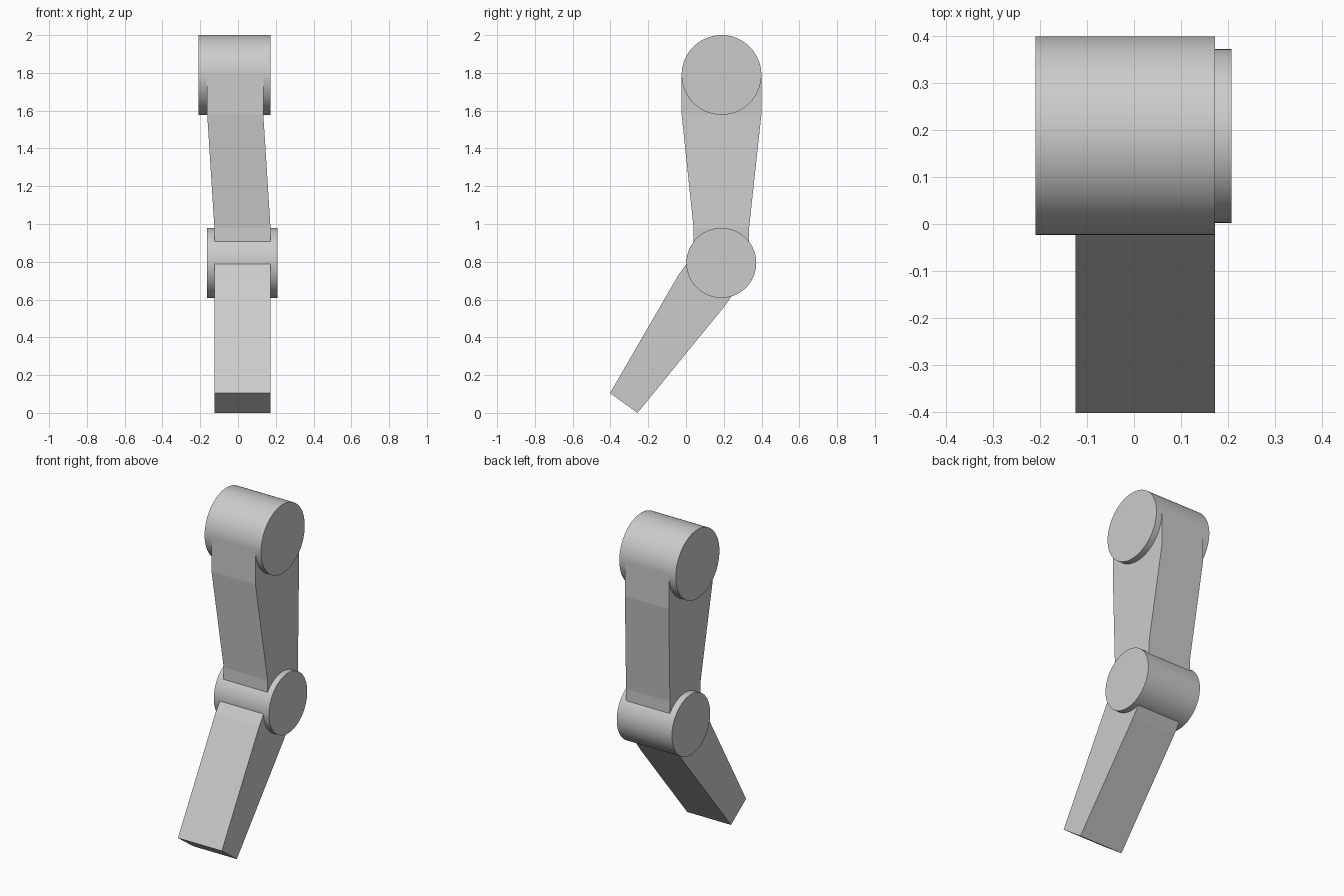
import bpy
import bmesh
from math import pi
from mathutils import Matrix

cube = bpy.data.objects.get("Cube")
if cube:
    bpy.data.objects.remove(cube, do_unlink=True)

grey = bpy.data.materials.new("light_grey")
grey.use_nodes = True
COLOUR = (0.6, 0.6, 0.6, 1.0)
grey.diffuse_color = COLOUR
grey.node_tree.nodes["Principled BSDF"].inputs["Base Color"].default_value = COLOUR


def finish(name, bm):
    bmesh.ops.recalc_face_normals(bm, faces=bm.faces)
    mesh = bpy.data.meshes.new(name)
    bm.to_mesh(mesh)
    bm.free()
    mesh.materials.append(grey)
    obj = bpy.data.objects.new(name, mesh)
    bpy.context.collection.objects.link(obj)
    return obj


def joint(name, x0, x1, y, z, radius):
    """Smooth round drum lying along x."""
    bm = bmesh.new()
    place = Matrix.Translation(((x0 + x1) / 2, y, z)) @ Matrix.Rotation(pi / 2, 4, "Y")
    bmesh.ops.create_cone(bm, cap_ends=True, segments=96, radius1=radius,
                          radius2=radius, depth=x1 - x0, matrix=place)
    obj = finish(name, bm)
    bpy.ops.object.select_all(action="DESELECT")
    bpy.context.view_layer.objects.active = obj
    obj.select_set(True)
    bpy.ops.object.shade_smooth_by_angle()


def limb(name, sections):
    """Loft rectangles given as (x0, x1, front (y, z), back (y, z))."""
    bm = bmesh.new()
    rings = [[bm.verts.new(p) for p in ((x0, *f), (x1, *f), (x1, *b), (x0, *b))]
             for x0, x1, f, b in sections]
    for lower, upper in zip(rings, rings[1:]):
        for i in range(4):
            j = (i + 1) % 4
            bm.faces.new((lower[i], lower[j], upper[j], upper[i]))
    bm.faces.new(rings[0])
    bm.faces.new(rings[-1])
    finish(name, bm)


# Round joints
joint("shoulder_joint", -0.21, 0.172, 0.188, 1.789, 0.211)
joint("elbow_joint", -0.165, 0.208, 0.187, 0.794, 0.185)

# Tapered upper arm, leaning sideways between the joints
limb("upper_arm", [
    (-0.125, 0.172, (0.04, 0.80), (0.334, 0.80)),
    (-0.125, 0.172, (0.04, 0.98), (0.334, 0.98)),
    (-0.163, 0.134, (-0.023, 1.58), (0.399, 1.58)),
    (-0.163, 0.134, (-0.023, 1.789), (0.399, 1.789)),
])

# Forearm, reaching forward and down
limb("forearm", [
    (-0.125, 0.172, (-0.402, 0.105), (-0.257, 0.0)),
    (-0.125, 0.172, (-0.04, 0.73), (0.198, 0.557)),
    (-0.125, 0.172, (0.066, 0.876), (0.304, 0.703)),
])
